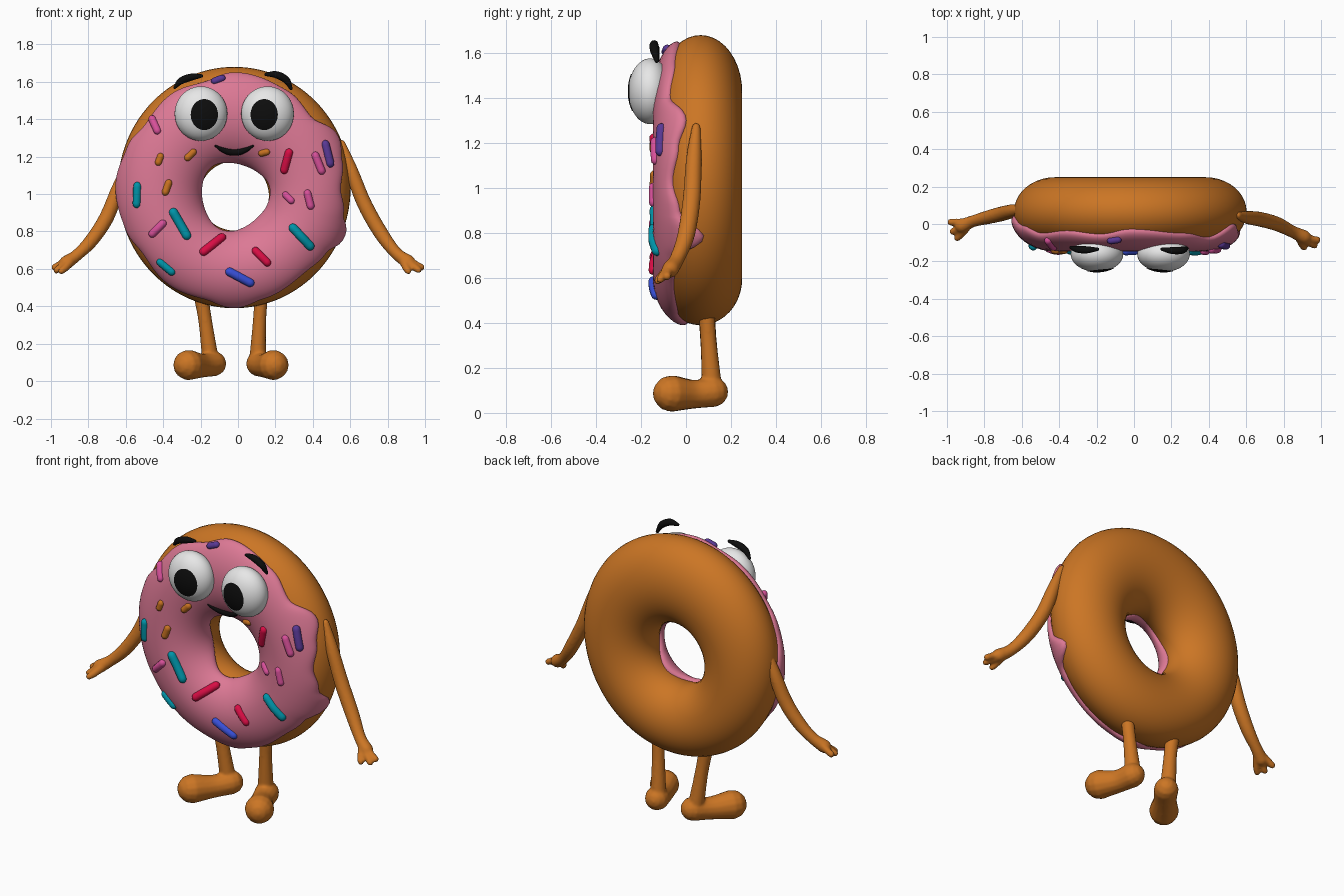
import bpy, bmesh, math
from mathutils import Vector

default_cube = bpy.data.objects.get("Cube")
if default_cube:
    bpy.data.objects.remove(default_cube, do_unlink=True)


# ---------- materials ----------
def material(name, *rgb):
    mat = bpy.data.materials.new(name)
    mat.use_nodes = True
    color = (*rgb, 1)
    mat.diffuse_color = color
    for node in mat.node_tree.nodes:
        if node.type == 'BSDF_PRINCIPLED':
            node.inputs["Base Color"].default_value = color
    return mat


DOUGH = material("dough brown", .6, .18, .018)
ICING = material("icing pink", .72, .19, .3)
WHITE = material("eye white", .8, .8, .8)
BLACK = material("black", .004, .004, .004)
TEAL = material("teal", .0, .3, .4)
CANDY = material("candy pink", .68, .08, .32)
PURPLE = material("purple", .1, .04, .3)
ORANGE = material("orange", .58, .17, .015)
RED = material("red", .7, .004, .06)
BLUE = material("blue", .04, .08, .7)


# ---------- mesh helpers ----------
def skin_rows(bm, rows, wrap_rows=False, caps=False):
    """Join rings of points with quads; every ring is closed."""
    rings = [[bm.verts.new(p) for p in row] for row in rows]
    pairs = list(zip(rings, rings[1:]))
    if wrap_rows:
        pairs.append((rings[-1], rings[0]))
    for a, b in pairs:
        for i in range(len(a)):
            j = (i + 1) % len(a)
            bm.faces.new((a[i], a[j], b[j], b[i]))
    if caps:
        bm.faces.new(rings[0])
        bm.faces.new(rings[-1])


def finish(bm, name, mat, blend=False, face_front=False):
    bmesh.ops.recalc_face_normals(bm, faces=bm.faces)
    if face_front and sum(f.normal.y for f in bm.faces) > 0:
        bmesh.ops.reverse_faces(bm, faces=bm.faces)
    for face in bm.faces:
        face.smooth = True
    mesh = bpy.data.meshes.new(name)
    bm.to_mesh(mesh)
    bm.free()
    mesh.materials.append(mat)
    obj = bpy.data.objects.new(name, mesh)
    bpy.context.collection.objects.link(obj)
    if blend:
        remesh = obj.modifiers.new("blend", 'REMESH')
        remesh.mode = 'VOXEL'
        remesh.voxel_size = .008
        remesh.use_smooth_shade = True
        smooth = obj.modifiers.new("soften", 'SMOOTH')
        smooth.iterations = 4
    return obj


def spline(points, steps=6):
    """Smooth path through points of (x, y, z, radius)."""
    p = [Vector(q) for q in points]
    p = [2 * p[0] - p[1]] + p + [2 * p[-1] - p[-2]]
    path = []
    for a, b, c, d in zip(p, p[1:], p[2:], p[3:]):
        for k in range(steps):
            t = k / steps
            path.append(b + (c - a) * (t / 2) + (2 * a - 5 * b + 4 * c - d) * (t * t / 2)
                        + (3 * b - a - 3 * c + d) * (t ** 3 / 2))
    return path + [p[-2]]


def tube(bm, points, sides=14):
    """Round-ended tube of varying radius."""
    path = spline(points)
    centres = [q.to_3d() for q in path]
    whole = centres[-1] - centres[0]
    ref = Vector((0, 0, 0))
    ref[min(range(3), key=lambda i: abs(whole[i]))] = 1
    stations = []
    last = len(path) - 1
    for i, c in enumerate(centres):
        tangent = (centres[min(i + 1, last)] - centres[max(i - 1, 0)]).normalized()
        r = path[i].w
        bulge = [math.radians(a) for a in (84, 60, 30)]
        if i == 0:
            stations += [(c - tangent * r * math.sin(a), tangent, r * math.cos(a)) for a in bulge]
        stations.append((c, tangent, r))
        if i == last:
            stations += [(c + tangent * r * math.sin(a), tangent, r * math.cos(a))
                         for a in reversed(bulge)]
    rows = []
    for c, tangent, r in stations:
        u = tangent.cross(ref).normalized()
        v = u.cross(tangent)
        turn = [math.tau * k / sides for k in range(sides)]
        rows.append([c + (u * math.cos(a) + v * math.sin(a)) * r for a in turn])
    skin_rows(bm, rows, caps=True)


def tubes(name, mat, *paths, blend=False):
    bm = bmesh.new()
    for path in paths:
        tube(bm, path)
    return finish(bm, name, mat, blend)


# ---------- ring body ----------
CX, CY, DEPTH = -.02, .065, .185


def section(phi, off=0):
    """Centre height, radii and y at an angle round the ring's cross-section."""
    s = (1 + math.sin(phi)) / 2
    out = off * math.sin(phi)
    return (.99 + .045 * s, .185 + .437 * s + out, .185 + .46 * s + out,
            CY - (DEPTH + off) * math.cos(phi))


def ring_point(theta, phi, off=0):
    cz, rx, rz, y = section(phi, off)
    return Vector((CX + rx * math.cos(theta), y, cz + rz * math.sin(theta)))


def front_y(x, z, off):
    low, high = -math.pi / 2, math.pi / 2
    for _ in range(30):
        mid = (low + high) / 2
        cz, rx, rz, y = section(mid, off)
        if math.hypot((x - CX) / rx, (z - cz) / rz) > 1:
            low = mid
        else:
            high = mid
    return y


AROUND = 144
thetas = [math.tau * i / AROUND for i in range(AROUND)]
bm = bmesh.new()
skin_rows(bm, [[ring_point(t, math.tau * k / 40) for t in thetas] for k in range(40)], wrap_rows=True)
finish(bm, "dough_ring", DOUGH)

# icing reach in degrees, keyed by the angle around the ring
REACH = [(0, 48), (14, 58), (25, 70), (42, 43), (60, 52), (90, 60), (106, 50), (125, 57),
         (145, 52), (160, 66), (180, 84), (200, 72), (215, 58), (235, 66), (255, 58), (270, 72),
         (285, 57), (310, 50), (326, 58), (337, 95), (347, 60), (360, 48)]


def outer_reach(theta):
    d = math.degrees(theta)
    for (a, p), (b, q) in zip(REACH, REACH[1:]):
        if a <= d <= b:
            return math.radians(p + (q - p) * (1 - math.cos(math.pi * (d - a) / (b - a))) / 2)


def icing_point(theta, t):
    inner = math.radians(-76 + 9 * math.sin(3 * theta + 1))
    outer = outer_reach(theta)
    phi = inner + (outer - inner) * (t + 1) / 2
    return ring_point(theta, phi, .031 * math.sqrt(max(0, 1 - abs(t) ** 10)) - .004)


bm = bmesh.new()
bands = [math.sin(math.pi * (k / 32 - .5)) for k in range(33)]
skin_rows(bm, [[icing_point(a, t) for a in thetas] for t in bands])
finish(bm, "icing", ICING, face_front=True)

# ---------- sprinkles: x, z, tilt, length ----------
SPRINKLES = {
    TEAL: [(-.54, .995, 88, .14), (-.31, .84, -60, .19), (-.385, .61, -40, .12), (.34, .77, -47, .18)],
    CANDY: [(-.445, 1.37, -66, .11), (-.43, .815, 45, .12), (.27, .98, -45, .08),
            (.38, .97, -76, .11), (.43, 1.165, -68, .13)],
    PURPLE: [(-.105, 1.612, 20, .08), (.48, 1.215, -76, .15)],
    ORANGE: [(-.42, 1.185, 70, .07), (-.255, 1.21, 45, .08), (-.38, 1.035, 70, .09), (.14, 1.222, 15, .065)],
    RED: [(-.135, .73, 38, .17), (.125, .665, -45, .13), (.26, 1.175, 75, .14)],
    BLUE: [(.01, .555, -28, .17)],
}
for mat, items in SPRINKLES.items():
    for i, (x, z, tilt, length) in enumerate(items):
        r = .015 + .05 * length
        a = math.radians(tilt)
        path = []
        for k in (-1, 0, 1):
            px = x + k * (length / 2 - r) * math.cos(a)
            pz = z + k * (length / 2 - r) * math.sin(a)
            path.append((px, front_y(px, pz, .025), pz, r))
        tubes(f"sprinkle_{mat.name.replace(' ', '_')}_{i + 1}", mat, path)

# ---------- face ----------
EYE = Vector((.141, .096, .146))
for side, x, shift in (("right", -.198, .018), ("left", .158, -.018)):
    centre = Vector((x, -.16, 1.43))
    bm = bmesh.new()
    bmesh.ops.create_uvsphere(bm, u_segments=40, v_segments=24, radius=1)
    for v in bm.verts:
        v.co = centre + v.co * EYE
    finish(bm, side + "_eye", WHITE)

    # thin pupil plate hugging the eyeball
    rows = []
    for k in range(1, 9):
        row = []
        for j in range(32):
            a = math.tau * j / 32
            dx, dz = shift + .073 * k / 8 * math.cos(a), .083 * k / 8 * math.sin(a) - .005
            bulge = math.sqrt(1 - (dx / EYE.x) ** 2 - (dz / EYE.z) ** 2)
            row.append(centre + Vector((dx, -EYE.y * bulge - .003, dz)))
        rows.append(row)
    bm = bmesh.new()
    skin_rows(bm, rows)
    bm.faces.new([v for v in bm.verts][:32])
    finish(bm, side + "_pupil", BLACK, face_front=True)

tubes("right_eyebrow", BLACK, [(-.338, -.125, 1.57, .008), (-.305, -.135, 1.605, .018),
                               (-.25, -.138, 1.625, .019), (-.195, -.135, 1.632, .009)])
tubes("left_eyebrow", BLACK, [(.15, -.135, 1.64, .009), (.205, -.142, 1.638, .019),
                              (.258, -.14, 1.61, .019), (.283, -.13, 1.565, .009)])

smile = []
for k in range(-4, 5):
    t = k / 4
    x, z = CX + .1 * t, 1.224 + .034 * t * t
    smile.append((x, front_y(x, z, .027), z, .005 + .014 * (1 - t * t)))
tubes("mouth", BLACK, smile)

# ---------- arms and hands ----------
tubes("right_arm", DOUGH,
      [(-.6, .075, 1.14, .025), (-.645, .07, 1.02, .036), (-.705, .055, .87, .04),
       (-.785, .035, .75, .037), (-.86, .015, .675, .032), (-.92, -.01, .632, .038)],
      [(-.9, 0, .65, .03), (-.95, .01, .625, .02), (-.98, .01, .608, .019)],
      [(-.9, -.01, .64, .03), (-.945, -.03, .61, .021), (-.97, -.04, .592, .018)],
      [(-.9, -.02, .635, .026), (-.925, -.055, .605, .021), (-.945, -.075, .588, .018)],
      blend=True)
tubes("left_arm", DOUGH,
      [(.555, .045, 1.27, .02), (.605, .035, 1.13, .035), (.675, .025, .95, .04),
       (.765, 0, .79, .039), (.845, -.04, .685, .033), (.91, -.07, .638, .038)],
      [(.89, -.06, .65, .03), (.945, -.08, .625, .021), (.98, -.085, .608, .019)],
      [(.89, -.07, .64, .03), (.94, -.1, .612, .021), (.965, -.115, .594, .018)],
      [(.89, -.08, .635, .026), (.9, -.11, .605, .021), (.91, -.125, .588, .018)],
      blend=True)

# ---------- legs and feet ----------
tubes("right_leg", DOUGH,
      [(-.2, .09, .47, .04), (-.175, .1, .32, .037), (-.148, .115, .12, .045)],
      [(-.13, .12, .093, .068), (-.19, .04, .083, .064), (-.265, -.06, .086, .082)],
      blend=True)
tubes("left_leg", DOUGH,
      [(.125, .09, .47, .037), (.115, .1, .32, .036), (.105, .115, .12, .045)],
      [(.11, .12, .093, .068), (.14, .03, .083, .064), (.19, -.066, .086, .082)],
      blend=True)
